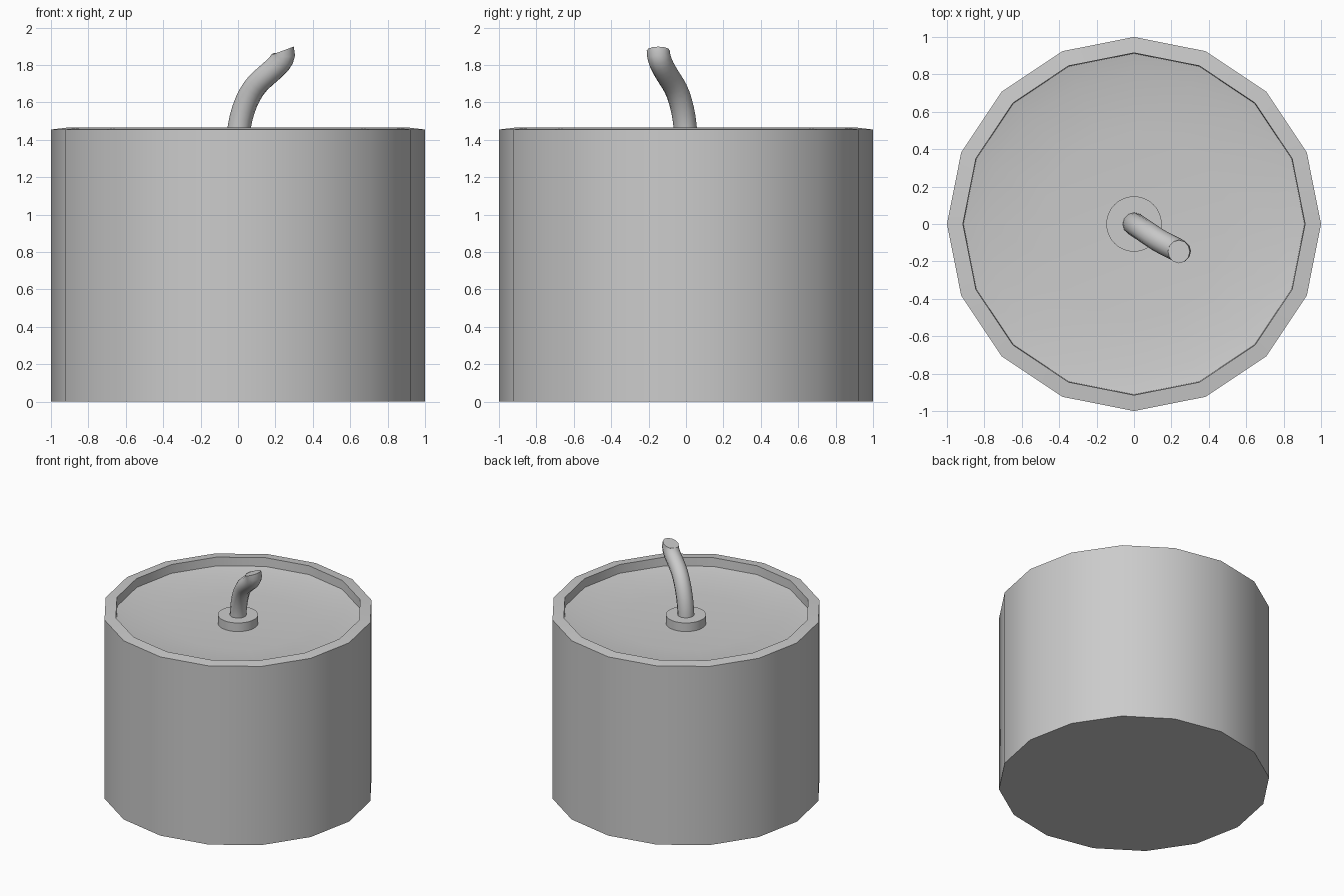
import bpy, bmesh, math
from mathutils import Vector

if "Cube" in bpy.data.objects:
    bpy.data.objects.remove(bpy.data.objects["Cube"])


def smooth(obj, deg=35):
    bpy.ops.object.select_all(action='DESELECT')
    obj.select_set(True)
    bpy.context.view_layer.objects.active = obj
    bpy.ops.object.shade_smooth_by_angle(angle=math.radians(deg))


def lathe(name, profile, sides):
    """Revolve (radius, z) points round z; radius 0 closes to one point."""
    bm = bmesh.new()
    rings = []
    for r, z in profile:
        n = sides if r > 0 else 1
        rings.append([bm.verts.new((r * math.cos(2 * math.pi * i / sides),
                                    r * math.sin(2 * math.pi * i / sides), z))
                      for i in range(n)])
    for a, b in zip(rings, rings[1:]):
        for i in range(sides):
            j = (i + 1) % sides
            quad = [a[i % len(a)], a[j % len(a)], b[j % len(b)], b[i % len(b)]]
            bm.faces.new(list(dict.fromkeys(quad)))
    bmesh.ops.recalc_face_normals(bm, faces=bm.faces)
    me = bpy.data.meshes.new(name)
    bm.to_mesh(me)
    bm.free()
    obj = bpy.data.objects.new(name, me)
    bpy.context.collection.objects.link(obj)
    smooth(obj)
    return obj


# Candle body: 16-sided, raised rim and shallow dished top
lathe("candle_body", [(0, 0), (1, 0), (1, 1.455), (0.915, 1.465),
                      (0.912, 1.395), (0.8, 1.373), (0.5, 1.355), (0, 1.345)], 16)

# Wick holder disc
lathe("wick_collar", [(0, 1.335), (0.148, 1.335), (0.148, 1.418), (0, 1.418)], 32)

# Bent wick swept along a curve
curve = bpy.data.curves.new("wick", 'CURVE')
curve.dimensions = '3D'
curve.bevel_depth = 0.062
curve.bevel_resolution = 4
curve.use_fill_caps = True
curve.resolution_u = 8
spline = curve.splines.new('BEZIER')
path = [((0, 0, 1.38), (0, 0, 0.13)),
        ((0.105, -0.07, 1.7), (0.06, -0.042, 0.065)),
        ((0.24, -0.148, 1.877), (-0.022, 0, 0.06))]
spline.bezier_points.add(len(path) - 1)
for p, (co, tangent) in zip(spline.bezier_points, path):
    p.handle_left_type = p.handle_right_type = 'FREE'
    p.co = co
    p.handle_left = Vector(co) - Vector(tangent)
    p.handle_right = Vector(co) + Vector(tangent)
wick = bpy.data.objects.new("wick", curve)
bpy.context.collection.objects.link(wick)
bpy.ops.object.select_all(action='DESELECT')
wick.select_set(True)
bpy.context.view_layer.objects.active = wick
bpy.ops.object.convert(target='MESH')
wick = bpy.context.view_layer.objects.active
bm = bmesh.new()
bm.from_mesh(wick.data)
bmesh.ops.remove_doubles(bm, verts=bm.verts, dist=0.0005)
bmesh.ops.recalc_face_normals(bm, faces=bm.faces)
bm.to_mesh(wick.data)
bm.free()
smooth(wick, 40)
